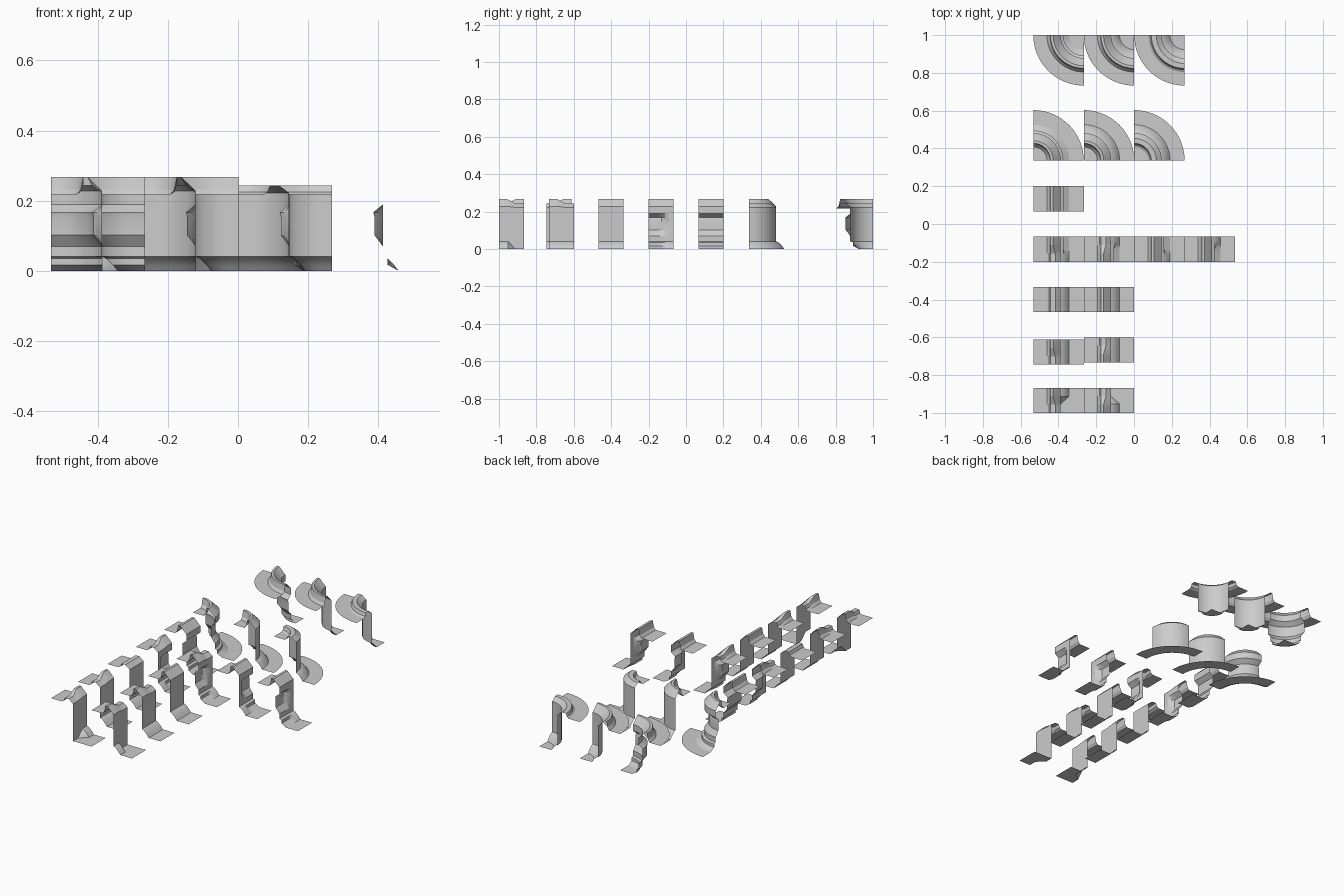
import bpy, bmesh, math

if "Cube" in bpy.data.objects:
    bpy.data.objects.remove(bpy.data.objects["Cube"])

W, D = 0.267, 0.133      # tile width (top to ground) and tile length
WALL = 0.145             # position of the cliff face across the tile


def profile(lip, groove, skirt):
    """Cross-section from upper ground, over the lip, down the wall, to lower ground."""
    top = 0.243 + 0.024 * lip
    return [
        (0, 0.217), (0.072, 0.217), (0.084, 0.217 + 0.3 * (top - 0.217)),
        (0.091, top), (0.117 - 0.012 * lip, top), (WALL, 0.222 + 0.006 * lip),
        (WALL, 0.189),
        (WALL - 0.027 * groove, 0.167), (WALL - 0.024 * groove, 0.155),
        (WALL - 0.024 * groove, 0.102), (WALL, 0.07),
        (WALL, 0.041 * skirt),
        (WALL + 0.014 * skirt, 0.035 * skirt),
        (WALL + (0.032 - 0.018 * groove) * skirt, 0.017 * skirt),
        (WALL + 0.045 * skirt, 0), (W, 0)]


def build(name, rings):
    """Skin consecutive rings of points into a single open sheet."""
    bm = bmesh.new()
    rows = [[bm.verts.new(p) for p in ring] for ring in rings]
    for a, b in zip(rows, rows[1:]):
        for i in range(len(a) - 1):
            bm.faces.new((a[i], a[i + 1], b[i + 1], b[i]))
    bmesh.ops.remove_doubles(bm, verts=bm.verts, dist=1e-5)
    bm.normal_update()
    if sum(f.normal.z * f.calc_area() for f in bm.faces) < 0:
        bmesh.ops.reverse_faces(bm, faces=bm.faces)
    me = bpy.data.meshes.new(name)
    bm.to_mesh(me)
    bm.free()
    ob = bpy.data.objects.new(name, me)
    bpy.context.collection.objects.link(ob)
    bpy.ops.object.select_all(action='DESELECT')
    ob.select_set(True)
    bpy.context.view_layer.objects.active = ob
    bpy.ops.object.shade_smooth_by_angle(angle=math.radians(25))
    return ob


def ramp(t, lo, hi):
    return min(1, max(0, (t - lo) / (hi - lo)))


def straight(name, x0, y0, start, end):
    """Straight tile; (lip, groove, skirt) blends from start to end near the middle."""
    g = (0.52, 0.78) if start[1] > end[1] else (0.22, 0.48)
    spans = [(0.33, 0.67), g, (0.36, 0.66)]
    ts = [0, 1] if start == end else sorted({0, 1, *(v for s in spans for v in s)})
    rings = []
    for t in ts:
        state = [a + (b - a) * ramp(t, *s) for a, b, s in zip(start, end, spans)]
        rings.append([(x0 + u, y0 + t * D, z) for u, z in profile(*state)])
    build(name, rings)


def corner(name, cx, cy, state, inner, n=16):
    """Quarter-round tile; the inner kind has the low ground at its centre."""
    rings = []
    for k in range(n + 1):
        a = math.pi / 2 * k / n + (math.pi if inner else 0)
        rings.append([(cx + (W - u if inner else u) * math.cos(a),
                       cy + (W - u if inner else u) * math.sin(a), z)
                      for u, z in profile(*state)])
    build(name, rings)


# cliff states: (lip, groove, skirt)
BARE, LOW, HIGH, GROOVED = (0, 0, 0), (0, 0, 1), (1, 0, 1), (1, 1, 1)
X = [-0.533 + W * i for i in range(4)]

# transitions of lip and skirt together
straight("cliff_end_left", X[0], -1.0, BARE, HIGH)
straight("cliff_end_right", X[1], -1.0, HIGH, BARE)
# transitions of lip height
straight("lip_change_left", X[0], -0.745, LOW, HIGH)
straight("lip_change_right", X[1], -0.733, HIGH, LOW)
# plain walls
straight("wall_low_lip", X[0], -0.467, LOW, LOW)
straight("wall_high_lip", X[1], -0.467, HIGH, HIGH)
# transitions into the grooved wall
straight("groove_start_low", X[0], -0.2, LOW, GROOVED)
straight("groove_end_low", X[1], -0.2, GROOVED, LOW)
straight("groove_start_high", X[2], -0.2, HIGH, GROOVED)
straight("groove_end_high", X[3], -0.2, GROOVED, HIGH)
# grooved wall
straight("wall_grooved", X[0], 0.067, GROOVED, GROOVED)
# outer and inner quarter-round corners
for x, kind, state in zip(X, ("grooved", "high_lip", "low_lip"), (GROOVED, HIGH, LOW)):
    corner("outer_corner_" + kind, x, 0.336, state, False)
    corner("inner_corner_" + kind, x + W, 1.0, state, True)
